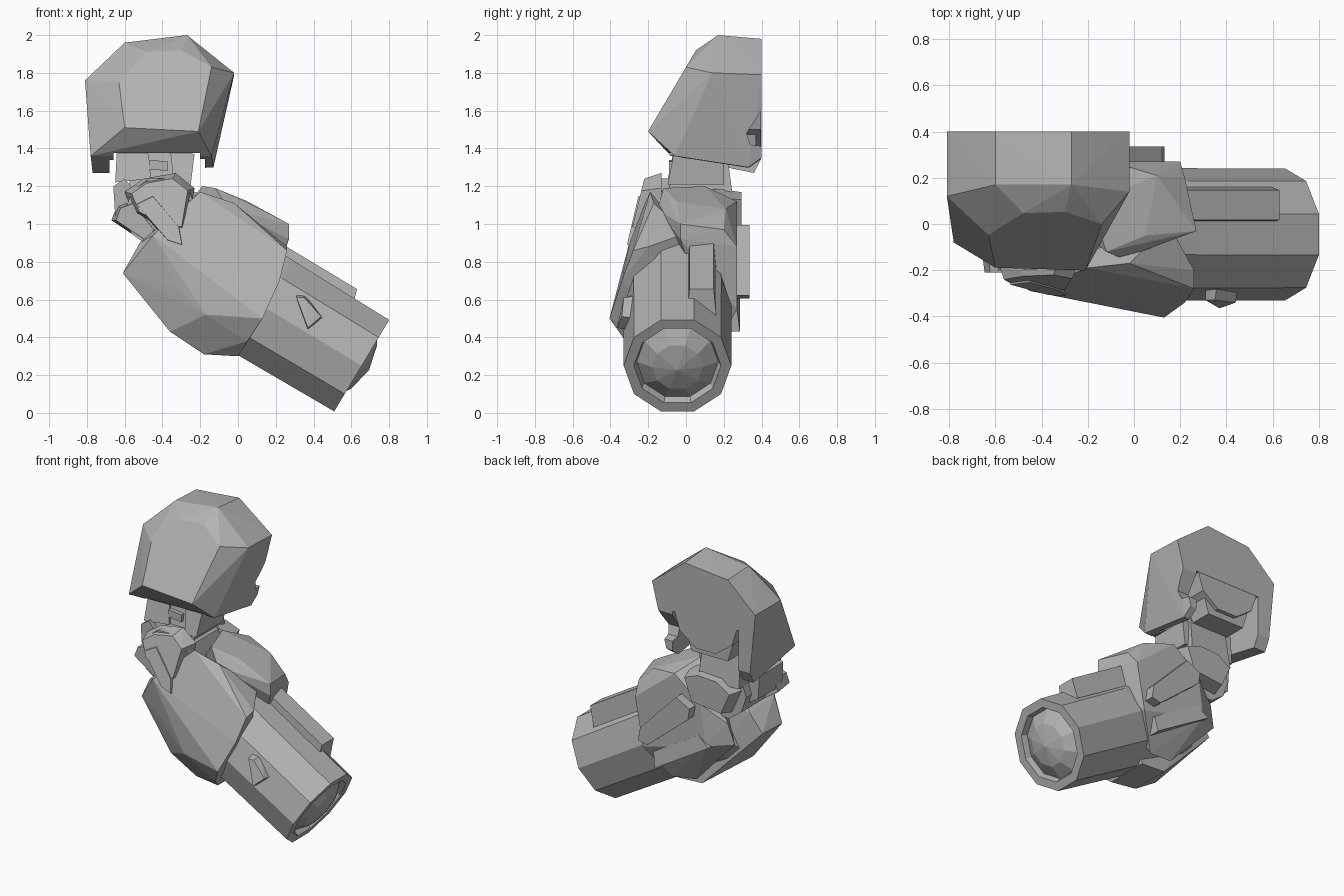
import bpy, bmesh, math
from mathutils import Vector

if "Cube" in bpy.data.objects:
    bpy.data.objects.remove(bpy.data.objects["Cube"])

grey = bpy.data.materials.new("plain grey")
grey.diffuse_color = (0.45, 0.45, 0.45, 1)
grey.use_nodes = True
grey.node_tree.nodes["Principled BSDF"].inputs["Base Color"].default_value = grey.diffuse_color

# Forearm frame: end centre, axis direction and upward normal
E = Vector((0.655, -0.045, 0.25))
D = Vector((0.857, 0, -0.515))
U = Vector((0.515, 0, 0.857))


def along(a, y, v):
    """Point at distance a along the forearm, absolute y, height v above the axis."""
    p = E + D * a + U * v
    p.y = y
    return p


def finish(name, bm):
    bmesh.ops.recalc_face_normals(bm, faces=bm.faces)
    me = bpy.data.meshes.new(name)
    bm.to_mesh(me)
    bm.free()
    me.materials.append(grey)
    ob = bpy.data.objects.new(name, me)
    bpy.context.collection.objects.link(ob)
    return ob


def hull(name, pts):
    bm = bmesh.new()
    for p in pts:
        bm.verts.new(p)
    bmesh.ops.convex_hull(bm, input=bm.verts)
    loose = [v for v in bm.verts if not v.link_faces]
    bmesh.ops.delete(bm, geom=loose, context='VERTS')
    bmesh.ops.dissolve_limit(bm, angle_limit=0.03, verts=bm.verts, edges=bm.edges)
    return finish(name, bm)


def slab(name, outline, y0, y1, shrink=1.0, lean=0.0):
    """Front-view outline (x, z) between two depths; the y0 side can shrink and lean with height."""
    cx = sum(p[0] for p in outline) / len(outline)
    cz = sum(p[1] for p in outline) / len(outline)
    face = [(cx + (x - cx) * shrink, y0 + (z - cz) * lean, cz + (z - cz) * shrink) for x, z in outline]
    return hull(name, face + [(x, y1, z) for x, z in outline])


def bar(name, a0, a1, y0, y1, v0, v1, taper=0.04):
    """Bevel-ended plate running along the forearm."""
    return hull(name, [along(a, y, v) for v, t in ((v0, 0), (v1, taper))
                       for a in (a0 + t, a1 - t) for y in (y0 + t / 3, y1 - t / 3)])


def cut(ob, xs, yz):
    """Remove a prism spanning xs with side profile yz."""
    cutter = hull("cutter", [(x, y, z) for x in xs for y, z in yz])
    cutter.hide_render = True
    m = ob.modifiers.new("cut", 'BOOLEAN')
    m.operation = 'DIFFERENCE'
    m.solver = 'EXACT'
    m.object = cutter
    bpy.context.view_layer.objects.active = ob
    bpy.ops.object.modifier_apply(modifier=m.name)
    bpy.data.objects.remove(cutter)


def decagon(cx, cz, r):
    return [(cx + r * math.cos(i * math.pi / 5), cz + r * math.sin(i * math.pi / 5)) for i in range(10)]


# Shoulder shell: tilted front facet, widest ring, flat back
front = [(-.63, 1.75), (-.48, 1.91), (-.30, 1.92), (-.14, 1.83), (-.21, 1.49), (-.60, 1.51)]
ring = [(-.81, .12, 1.76), (-.60, .17, 1.96), (-.27, .17, 2.0), (-.02, .14, 1.80),
        (-.14, -.06, 1.36), (-.56, -.10, 1.41), (-.78, -.08, 1.36)]
back = [(-.81, 1.76), (-.60, 1.95), (-.27, 1.98), (-.02, 1.79), (-.13, 1.35), (-.77, 1.35)]
feet = [(-.77, .36, 1.27), (-.66, .36, 1.27), (-.13, .33, 1.30), (-.2, .33, 1.30)]
shell = hull("shoulder_shell", [(x, -.195 + (z - 1.5) * .59, z) for x, z in front]
             + ring + [(x, .4, z) for x, z in back] + feet)
cut(shell, (-.66, -.20), ((-.3, 1.1), (.5, 1.1), (.5, 1.375), (-.3, 1.375)))
cut(shell, (-.68, -.175), ((.03, 1.2), (.5, 1.2), (.5, 1.62), (.20, 1.62), (.03, 1.45)))
cut(shell, (-.18, .1), ((.42, 1.63), (.32, 1.48), (.34, 1.42), (.42, 1.41)))

# Shoulder joint disc and block inside the shell
slab("shoulder_disc", decagon(-.43, 1.645, .245), .20, .398)
slab("shoulder_block", [(-.58, 1.37), (-.30, 1.37), (-.26, 1.5), (-.62, 1.5)], .18, .37)

# Upper arm and its front tabs
hull("upper_arm", [(x, y, z) for x, z, ys in ((-.58, 1.13, (-.10, .25)), (-.27, 1.13, (-.10, .25)),
                                              (-.29, 1.5, (-.03, .20)), (-.56, 1.5, (-.03, .20)))
                   for y in ys])
slab("upper_arm_tab_left", [(-.64, 1.41), (-.48, 1.41), (-.46, 1.24), (-.65, 1.22)], -.08, .18, 1, .2)
slab("upper_arm_tab_right", [(-.36, 1.40), (-.23, 1.37), (-.25, 1.21), (-.34, 1.21)], -.08, .20, 1, .2)
slab("upper_arm_latch", [(-.47, 1.34), (-.37, 1.33), (-.37, 1.28), (-.47, 1.29)], -.09, 0)

# Elbow core, side plates and outer guards
slab("elbow_core", decagon(-.41, 1.06, .19), -.2, .2)
slab("elbow_front_plate", [(-.60, 1.17), (-.50, 1.24), (-.33, 1.27), (-.23, 1.19),
                           (-.27, .95), (-.42, .98), (-.55, 1.05)], -.25, -.13, .8, .2)
slab("elbow_finger", [(-.56, 1.12), (-.46, 1.17), (-.30, .98), (-.28, .87), (-.37, .90)], -.285, -.14, .85, .2)
slab("elbow_front_guard", [(-.67, 1.02), (-.64, 1.10), (-.56, 1.13), (-.42, .96),
                           (-.46, .88)], -.21, -.05, .8)
slab("elbow_outer_guard", [(-.66, 1.20), (-.60, 1.24), (-.50, 1.12), (-.55, .98),
                           (-.65, 1.04)], -.12, .14)
slab("elbow_back_plate", [(-.58, 1.10), (-.46, 1.18), (-.28, 1.19), (-.15, 1.14),
                          (-.22, .95), (-.5, .92)], .295, .15, .8)

# Front sheath with chamfered lower side
hull("front_sheath", [(-.20, -.19, 1.17), (-.02, -.17, 1.11), (.26, -.20, .88), (.26, -.28, .86),
                      (.22, -.34, .70), (.13, -.405, .50), (-.17, -.345, .52), (-.33, -.30, .67),
                      (-.45, -.29, .94), (-.52, -.22, .90), (-.61, -.18, .74), (-.36, -.22, .43),
                      (-.18, -.20, .31), (0, -.22, .30), (.05, -.32, .38), (-.60, .02, .74),
                      (-.50, .02, .86), (-.18, .08, .31), (0, .08, .30), (.15, 0, .95)])

# Back sleeve wrapping over the top
hull("back_sleeve", [(-.19, .10, 1.20), (-.12, -.12, 1.19), (-.10, .27, 1.12), (.05, -.05, 1.12),
                     (.10, .21, 1.08), (.27, -.03, 1.0), (.27, -.03, .92), (.22, .20, .97),
                     (.20, .27, .88), (.14, .27, .55), (0, .16, .34), (-.18, .14, .36),
                     (-.34, .27, .68), (-.50, .18, .70), (-.46, .20, .84), (-.30, .27, .96),
                     (-.05, -.15, 1.08)])

# Barrel with rim and domed end; the hidden end is flattened sideways
bm = bmesh.new()
N = 10
rows = []
for a, r, w in ((-1.12, .29, .75), (-1.0, .325, .78), (-.6, .305, .94), (0, .297, .96),
                (0, .24, .96), (-.04, .225, .96), (.015, .14, .96)):
    rows.append([bm.verts.new(along(a, E.y + r * w * math.cos(2 * math.pi * i / N),
                                    r * math.sin(2 * math.pi * i / N))) for i in range(N)])
for p, q in zip(rows, rows[1:]):
    for i in range(N):
        bm.faces.new((p[i], p[(i + 1) % N], q[(i + 1) % N], q[i]))
tip = bm.verts.new(along(.045, E.y, 0))
for i in range(N):
    bm.faces.new((rows[-1][i], rows[-1][(i + 1) % N], tip))
bm.faces.new(rows[0])
finish("barrel", bm)

# Raised plates along the barrel and sleeve
bar("barrel_top_plate", -.74, -.19, .005, .16, .20, .335)
hull("back_rail", [along(a, y, v) for a, v in ((-1.14, .12), (-1.08, .22), (-.70, .12), (-.64, .05),
                                               (-.69, .0), (-1.09, .06)) for y in (.24, .335)])
bar("back_lower_rail", -1.10, -.62, .20, .285, -.16, -.06)

# Small fin on the barrel front
hull("barrel_fin", [(.31, -.26, .63), (.36, -.26, .62), (.45, -.26, .50), (.37, -.26, .43),
                    (.31, -.33, .61), (.35, -.33, .61), (.44, -.34, .51), (.37, -.365, .45)])
